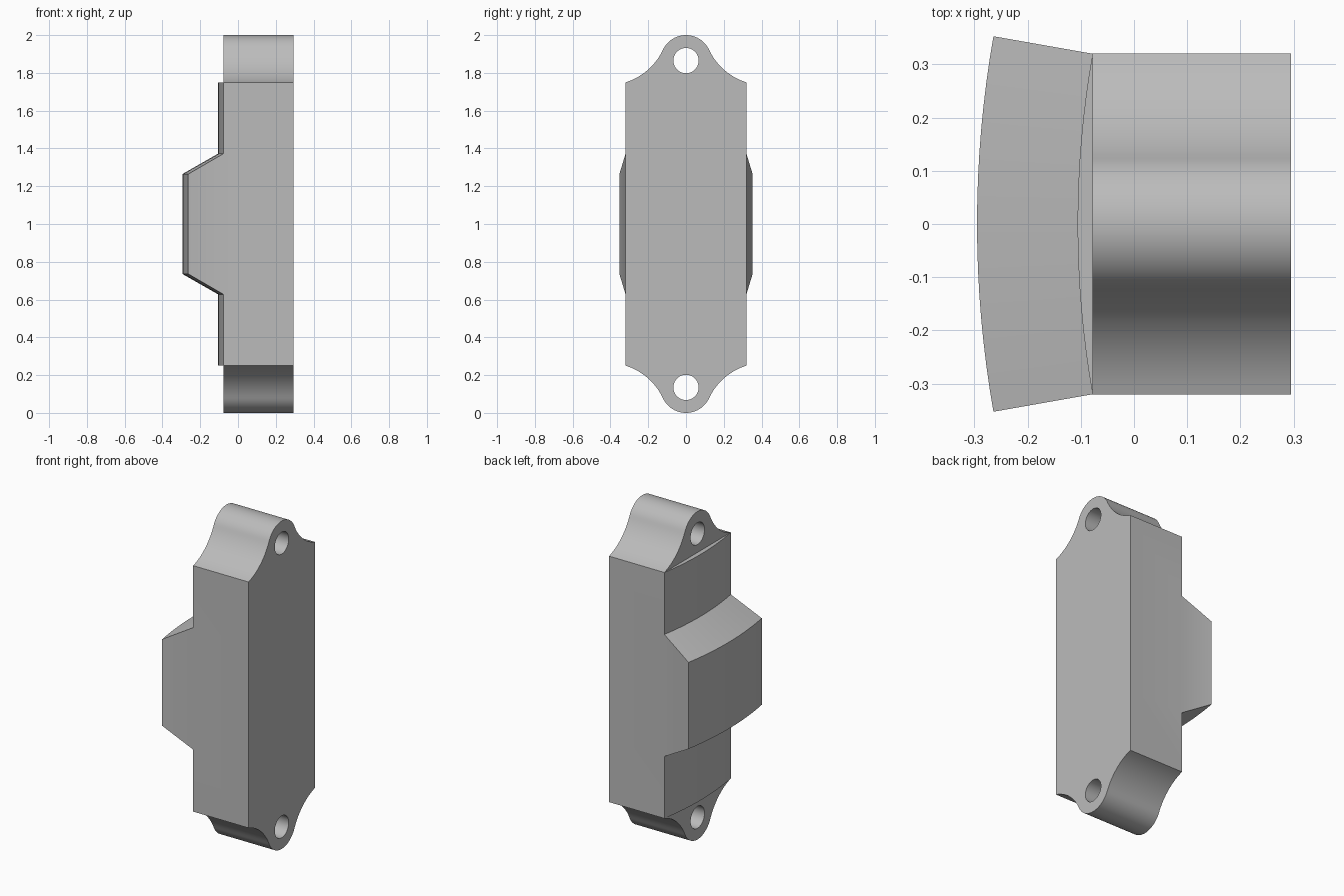
import bpy, bmesh, math
from mathutils import Vector

if "Cube" in bpy.data.objects:
    bpy.data.objects.remove(bpy.data.objects["Cube"])

X0, X1 = -0.078, 0.295           # inner and outer plate faces
W, Z_SH = 0.32, 0.75             # half width, shoulder height above the middle
EAR_Z, EAR_R, HOLE_R = 0.865, 0.135, 0.067
TILT = math.radians(25)          # where the round ear meets the concave flank
ARC = math.radians(10)           # half angle of the curved pad
R_PAD = W / math.sin(ARC)
CX = X0 + R_PAD * math.cos(ARC)  # axis of the curved pad
R_TOOTH = CX + 0.295
N = 16


def ear_outline():
    """Points (y, z) from the right shoulder over the ear to the left one."""
    e, p = Vector((0, EAR_Z)), Vector((W, Z_SH))
    u, d = Vector((math.cos(TILT), math.sin(TILT))), p - e
    r = (EAR_R**2 - 2 * EAR_R * u.dot(d) + d.dot(d)) / (2 * (u.dot(d) - EAR_R))
    c = e + (EAR_R + r) * u
    a0 = math.atan2(p.y - c.y, p.x - c.x)
    a1 = TILT - math.pi
    flank = [c + r * Vector((math.cos(a), math.sin(a)))
             for a in [a0 + (a1 - a0) * i / N for i in range(N)]]
    flank[0] = p
    tip = [e + EAR_R * Vector((math.cos(a), math.sin(a)))
           for a in [TILT + (math.pi - 2 * TILT) * i / 24 for i in range(25)]]
    return flank + tip + [Vector((-v.x, v.y)) for v in reversed(flank)]


bm = bmesh.new()


def vert(x, y, z):
    return bm.verts.new((x, y, z + 1))


def edge(a, b):
    return bm.edges.get((a, b)) or bm.edges.new((a, b))


def loop_edges(vs):
    return [edge(a, b) for a, b in zip(vs, vs[1:] + vs[:1])]


def walls(a, b):
    for i in range(len(a)):
        j = (i + 1) % len(a)
        bm.faces.new((a[i], a[j], b[j], b[i]))


def fill(*loops):
    bmesh.ops.triangle_fill(bm, use_beauty=True,
                            edges=[e for l in loops for e in loop_edges(l)])


# Plate outline with an ear at each end
top = ear_outline()
bottom = [Vector((-v.x, -v.y)) for v in top]
mids = [0.372, -0.372]
left = [Vector((-W, z)) for z in mids]
right = [Vector((W, -z)) for z in mids]
outline = top + left + bottom + right
inner = [vert(X0, *p) for p in outline]
outer = [vert(X1, *p) for p in outline]
walls(inner, outer)

# Bolt holes
circle = [2 * math.pi * i / 40 for i in range(40)]
holes = []
for s in (1, -1):
    ring = [(HOLE_R * math.cos(a), s * EAR_Z + HOLE_R * math.sin(a)) for a in circle]
    a, b = [vert(X0, *p) for p in ring], [vert(X1, *p) for p in ring]
    walls(a, b)
    holes.append((a, b))

# Flat outer face, and inner faces of the two ears
n = len(top)
fill(outer, holes[0][1], holes[1][1])
fill(inner[:n], holes[0][0])
fill(inner[n + 2:2 * n + 2], holes[1][0])

# Curved pad with the raised tapered tooth
rows = [(R_PAD, -Z_SH), (R_PAD, -0.372), (R_TOOTH, -0.264),
        (R_TOOTH, 0.264), (R_PAD, 0.372), (R_PAD, Z_SH)]
angles = [ARC * (2 * i / N - 1) for i in range(N + 1)]
grid = [[vert(CX - r * math.cos(a), r * math.sin(a), z) for a in angles] for r, z in rows]
for lo, hi in zip(grid, grid[1:]):
    for i in range(N):
        bm.faces.new((lo[i], lo[i + 1], hi[i + 1], hi[i]))
bm.faces.new(grid[0])
bm.faces.new(grid[-1])
for k in (0, -1):
    bm.faces.new([grid[j][k] for j in (1, 2, 3, 4)])

bmesh.ops.remove_doubles(bm, verts=bm.verts[:], dist=1e-4)
bmesh.ops.recalc_face_normals(bm, faces=bm.faces[:])
mesh = bpy.data.meshes.new("mounting_block")
bm.to_mesh(mesh)
bm.free()

block = bpy.data.objects.new("mounting_block", mesh)
bpy.context.collection.objects.link(block)
grey = bpy.data.materials.new("plain grey")
grey.diffuse_color = (0.5, 0.5, 0.5, 1)
grey.use_nodes = True
grey.node_tree.nodes["Principled BSDF"].inputs["Base Color"].default_value = grey.diffuse_color
mesh.materials.append(grey)
bpy.context.view_layer.objects.active = block
block.select_set(True)
bpy.ops.object.shade_smooth_by_angle(angle=math.radians(30))
